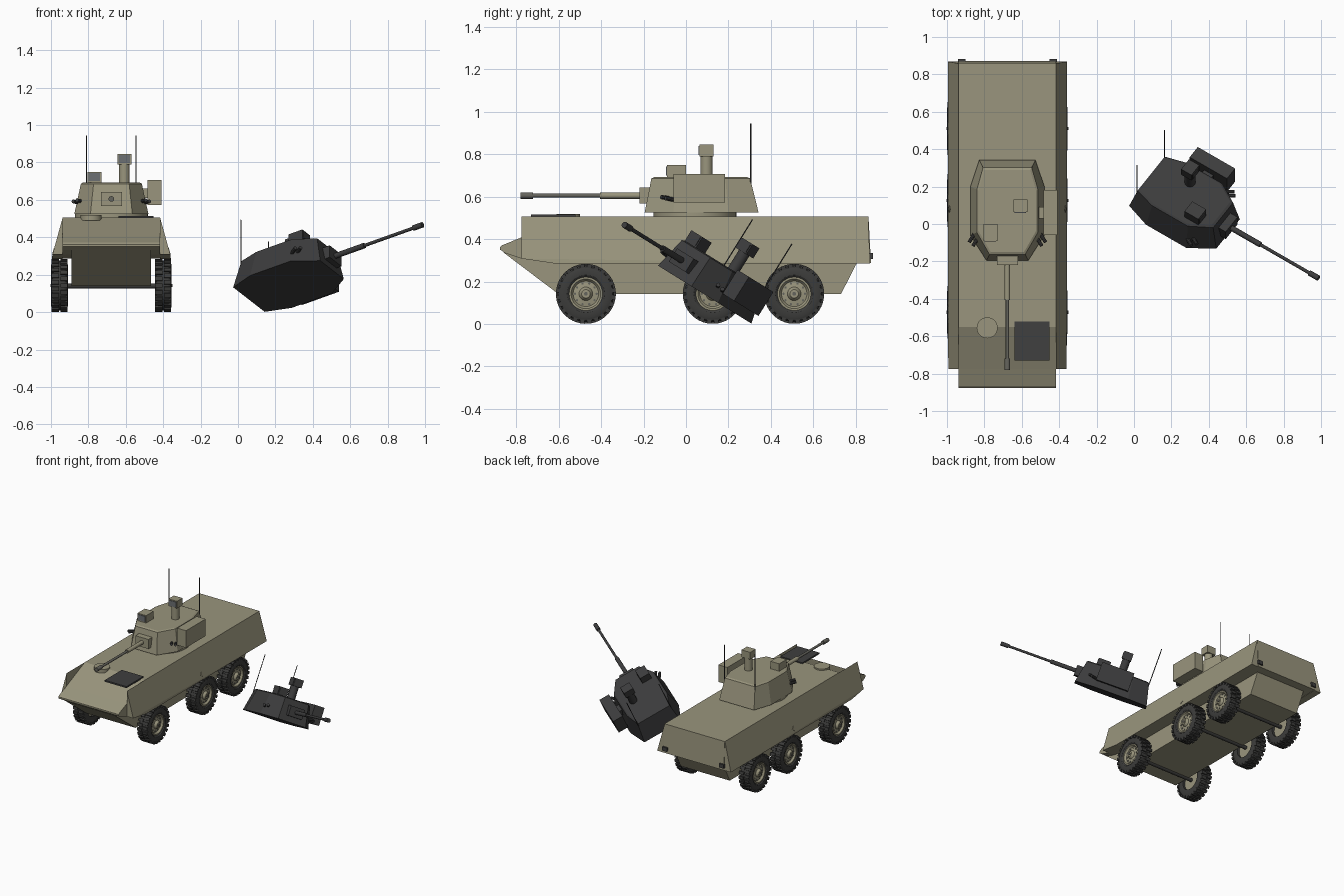
import bpy, bmesh, math
from mathutils import Matrix, Vector

if "Cube" in bpy.data.objects:
    bpy.data.objects.remove(bpy.data.objects["Cube"])

CX = -0.677  # vehicle centre line


def material(name, rgb):
    m = bpy.data.materials.new(name)
    m.diffuse_color = (*rgb, 1)
    m.use_nodes = True
    m.node_tree.nodes["Principled BSDF"].inputs["Base Color"].default_value = m.diffuse_color
    return m


TAN = material("olive_tan", (0.32, 0.30, 0.205))
TYRE = material("tyre_rubber", (0.045, 0.045, 0.043))
DARK = material("dark_grille", (0.05, 0.05, 0.05))
GUN = material("gun_metal", (0.13, 0.128, 0.11))
GLASS = material("sight_glass", (0.15, 0.16, 0.17))
BURNT = material("burnt_metal", (0.045, 0.045, 0.046))


def finish(name, bm, mat, M=Matrix(), smooth=True):
    bmesh.ops.recalc_face_normals(bm, faces=bm.faces)
    me = bpy.data.meshes.new(name)
    bm.to_mesh(me)
    bm.free()
    ob = bpy.data.objects.new(name, me)
    bpy.context.collection.objects.link(ob)
    me.materials.append(mat)
    me.transform(M)
    if smooth:
        bpy.ops.object.select_all(action='DESELECT')
        ob.select_set(True)
        bpy.context.view_layer.objects.active = ob
        bpy.ops.object.shade_smooth_by_angle(angle=math.radians(30))
    return ob


def add_box(bm, lo, hi, T=Matrix()):
    lo, hi = Vector(lo), Vector(hi)
    d = hi - lo
    S = Matrix.Diagonal((d.x, d.y, d.z, 1))
    bmesh.ops.create_cube(bm, size=1, matrix=T @ Matrix.Translation((lo + hi) / 2) @ S)


def box(name, lo, hi, mat, M=Matrix()):
    bm = bmesh.new()
    add_box(bm, lo, hi)
    return finish(name, bm, mat, M, False)


def add_rod(bm, a, b, r, n=16):
    a, b = Vector(a), Vector(b)
    rot = (b - a).to_track_quat('Z', 'Y').to_matrix().to_4x4()
    bmesh.ops.create_cone(bm, cap_ends=True, segments=n, radius1=r, radius2=r,
                          depth=(b - a).length, matrix=Matrix.Translation((a + b) / 2) @ rot)


def rod(name, a, b, r, mat, M=Matrix(), n=16):
    bm = bmesh.new()
    add_rod(bm, a, b, r, n)
    return finish(name, bm, mat, M)


def loft(name, rings, mat, M=Matrix(), smooth=False):
    bm = bmesh.new()
    vs = [[bm.verts.new(p) for p in ring] for ring in rings]
    n = len(vs[0])
    for a, b in zip(vs, vs[1:]):
        for i in range(n):
            bm.faces.new((a[i], a[(i + 1) % n], b[(i + 1) % n], b[i]))
    bm.faces.new(vs[0])
    bm.faces.new(vs[-1])
    return finish(name, bm, mat, M, smooth)


def side_prism(name, profile, half, mat):
    return loft(name, [[(CX + s * half, y, z) for y, z in profile] for s in (-1, 1)], mat)


def lathe_x(bm, profile, n=36):
    # closed profile of (radius, x) spun about the x axis
    rings = []
    for i in range(n):
        a = 2 * math.pi * i / n
        rings.append([bm.verts.new((x, r * math.cos(a), r * math.sin(a))) for r, x in profile])
    k = len(profile)
    for i in range(n):
        a, b = rings[i], rings[(i + 1) % n]
        for j in range(k):
            bm.faces.new((a[j], a[(j + 1) % k], b[(j + 1) % k], b[j]))


# hull: deck with sloped bow plate, then belly
side_prism("upper_hull", [(-0.55, 0.507), (-0.775, 0.408), (-0.866, 0.371), (-0.876, 0.362),
                          (-0.876, 0.350), (-0.85, 0.333), (-0.775, 0.308), (-0.62, 0.287),
                          (0.872, 0.287), (0.86, 0.507)], 0.26, TAN)
side_prism("lower_hull", [(-0.862, 0.338), (-0.60, 0.14), (0.73, 0.14), (0.812, 0.30),
                          (-0.60, 0.30)], 0.212, TAN)

# flared side walls, marker plates and rear lamps
for s, tag in ((-1, "left"), (1, "right")):
    w = [(0.26, -0.775, 0.507), (0.26, 0.858, 0.507), (0.26, 0.868, 0.285), (0.26, -0.62, 0.285),
         (0.26, -0.775, 0.308), (0.318, 0.868, 0.285), (0.318, -0.62, 0.285), (0.315, -0.775, 0.308)]
    bm = bmesh.new()
    for x, y, z in w:
        bm.verts.new((CX + s * x, y, z))
    bmesh.ops.convex_hull(bm, input=bm.verts)
    bmesh.ops.dissolve_limit(bm, angle_limit=0.02, verts=bm.verts, edges=bm.edges)
    finish("side_wall_" + tag, bm, TAN, smooth=False)
    tilt = math.atan2(0.058, 0.222)
    bm = bmesh.new()
    T = (Matrix.Translation((CX + s * 0.308, 0.08, 0.325)) @ Matrix.Rotation(-s * tilt, 4, 'Y')
         @ Matrix.Rotation(math.pi / 4, 4, 'X'))
    add_box(bm, (-0.004, -0.013, -0.013), (0.004, 0.013, 0.013), T)
    finish("marker_plate_" + tag, bm, TAN, smooth=False)
    xa, xb = sorted((CX + s * 0.225, CX + s * 0.265))
    box("rear_lamp_" + tag, (xa, 0.862, 0.305), (xb, 0.882, 0.335), DARK)

# deck details
box("engine_grille", (-0.64, -0.73, 0.503), (-0.452, -0.52, 0.515), DARK)
rod("driver_hatch", (-0.785, -0.555, 0.49), (-0.785, -0.555, 0.518), 0.056, TAN, n=32)

# wheels and axles
for i, wy in enumerate((-0.472, 0.126, 0.51)):
    rod(f"axle_{i}", (CX - 0.25, wy, 0.14), (CX + 0.25, wy, 0.14), 0.014, TYRE)
    for s in (-1, 1):
        tag = f"{i}_{'left' if s < 0 else 'right'}"
        M = Matrix.Translation((CX, wy, 0.142)) @ Matrix.Diagonal((s, 1, 1, 1))
        bm = bmesh.new()
        lathe_x(bm, [(0.078, 0.312), (0.088, 0.320), (0.112, 0.322), (0.126, 0.316), (0.133, 0.305),
                     (0.133, 0.250), (0.126, 0.238), (0.110, 0.232), (0.078, 0.236)])
        for k in range(24):
            for row in (0, 1):
                T = Matrix.Rotation(2 * math.pi * (k + 0.5 * row) / 24, 4, 'X')
                x0 = 0.234 + 0.047 * row
                add_box(bm, (x0, -0.011, 0.122), (x0 + 0.039, 0.011, 0.141), T)
        finish("tyre_" + tag, bm, TYRE, M)
        bm = bmesh.new()
        lathe_x(bm, [(0.001, 0.322), (0.020, 0.322), (0.027, 0.314), (0.032, 0.304), (0.060, 0.300),
                     (0.070, 0.314), (0.079, 0.314), (0.079, 0.255), (0.001, 0.255)], 28)
        finish("rim_" + tag, bm, TAN, M)
        bm = bmesh.new()
        add_rod(bm, (0.31, 0, 0), (0.326, 0, 0), 0.009, 10)
        for k in range(10):
            a = 2 * math.pi * k / 10
            y, z = 0.051 * math.cos(a), 0.051 * math.sin(a)
            add_rod(bm, (0.296, y, z), (0.305, y, z), 0.006, 6)
        finish("wheel_bolts_" + tag, bm, GUN, M, False)


def turret(prefix, M, body, gun, dark, glass):
    # faceted turret shell
    def ring(pts, z):
        right = [(CX + x, y, z) for x, y in pts]
        return right + [(2 * CX - x, y, z) for x, y, z in reversed(right)]
    base = [(0.112, -0.195), (0.198, -0.06), (0.198, 0.20), (0.150, 0.342)]
    roof = [(0.095, -0.163), (0.163, -0.045), (0.163, 0.185), (0.130, 0.302)]
    lid = [(x * 0.94, y * 0.94 + 0.004) for x, y in roof]
    loft(prefix + "turret_shell", [ring(base, 0.525), ring(roof, 0.686), ring(lid, 0.692)], body, M)
    # gun mount, stepped barrel and muzzle
    box(prefix + "gun_mount", (CX - 0.056, -0.218, 0.568), (CX + 0.056, -0.14, 0.642), body, M)
    for n, a, b, r, m in (("barrel_sleeve", -0.20, -0.405, 0.015, body),
                          ("barrel", -0.40, -0.73, 0.009, gun),
                          ("muzzle", -0.72, -0.78, 0.015, gun)):
        rod(prefix + n, (CX, a, 0.605), (CX, b, 0.605), r, m, M)
    # roof sights with glass fronts
    box(prefix + "gunner_sight", (-0.805, -0.09, 0.68), (-0.73, 0.0, 0.75), body, M)
    box(prefix + "gunner_glass", (-0.798, -0.094, 0.70), (-0.737, -0.088, 0.743), glass, M)
    rod(prefix + "periscope_post", (-0.608, 0.097, 0.68), (-0.608, 0.097, 0.80), 0.029, body, M)
    box(prefix + "periscope_head", (-0.645, 0.063, 0.79), (-0.570, 0.130, 0.846), body, M)
    box(prefix + "periscope_glass", (-0.638, 0.059, 0.797), (-0.577, 0.065, 0.839), glass, M)
    # side launcher box on a short arm
    box(prefix + "launcher_box", (-0.485, -0.058, 0.573), (-0.408, 0.183, 0.706), body, M)
    box(prefix + "launcher_arm", (-0.53, 0.03, 0.61), (-0.48, 0.09, 0.66), body, M)
    # smoke dischargers and antennas
    for s, tag in ((-1, "left"), (1, "right")):
        bm = bmesh.new()
        for y, z in ((-0.075, 0.588), (-0.095, 0.594)):
            x = CX + s * (0.172 + (y + 0.095))
            add_rod(bm, (x - s * 0.02, y + 0.03, z - 0.004), (x + s * 0.012, y - 0.022, z + 0.004), 0.010, 10)
        finish(prefix + "smoke_tubes_" + tag, bm, dark, M)
        x = CX + s * 0.132
        rod(prefix + "antenna_" + tag, (x, 0.305, 0.66), (x, 0.305, 0.945), 0.0028, dark, M, 8)


# mounted turret on its ring
rod("turret_ring", (CX, 0.043, 0.50), (CX, 0.043, 0.53), 0.195, TAN, n=40)
turret("", Matrix(), TAN, GUN, DARK, GLASS)

# burnt turret lying beside the vehicle, resting on its rear corner
fwd = Vector((0.828, -0.477, 0.296)).normalized()
up = Vector((0, 0.527, 0.85))
up = (up - fwd * up.dot(fwd)).normalized()
R = Matrix((up.cross(fwd), -fwd, up)).transposed().to_4x4()
wreck = Matrix.Translation((0.987, -0.29, 0.467)) @ R @ Matrix.Translation((-CX, 0.78, -0.605))
turret("wreck_", wreck, BURNT, BURNT, BURNT, BURNT)
